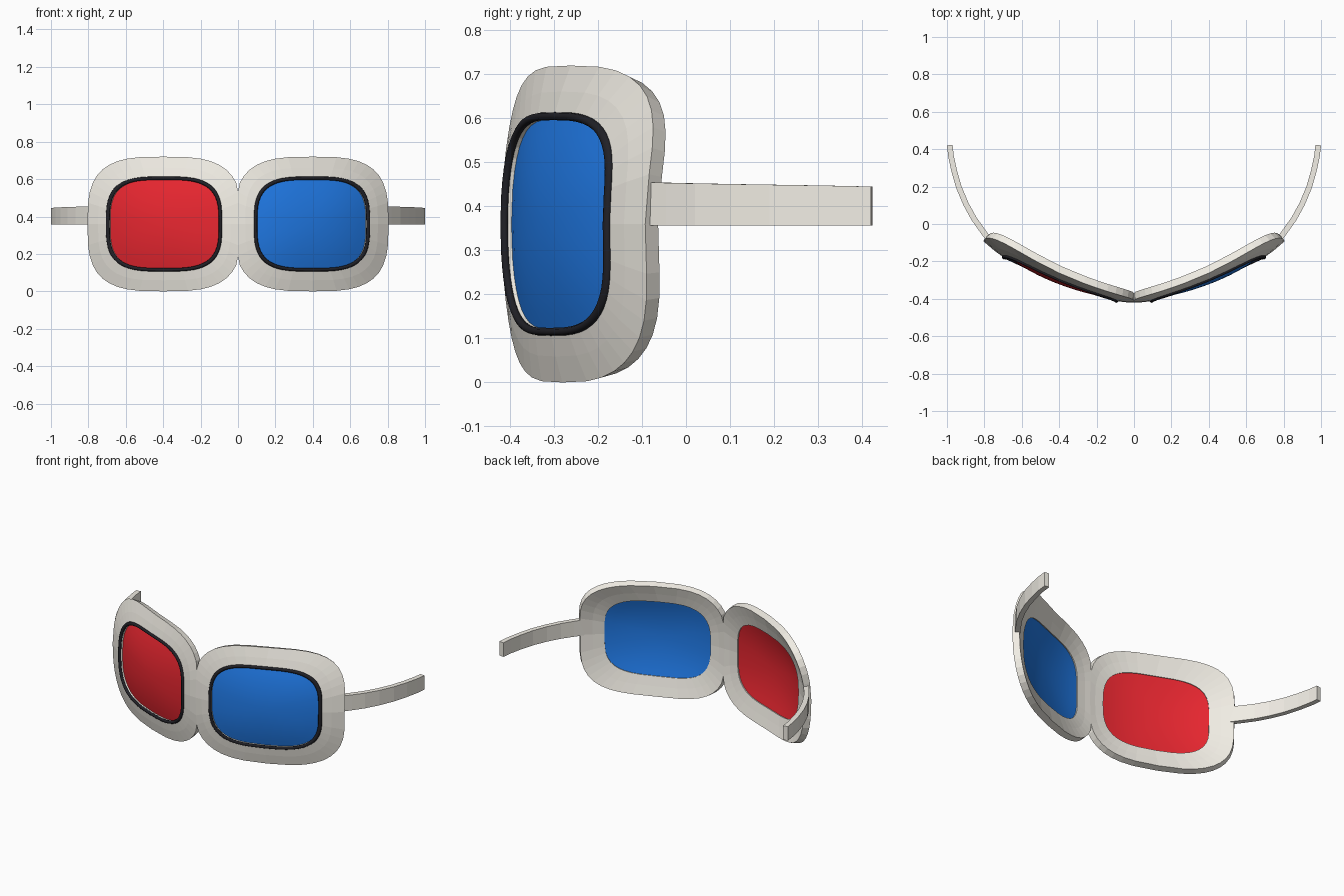
import bpy, bmesh, math
from mathutils import Vector

if "Cube" in bpy.data.objects:
    bpy.data.objects.remove(bpy.data.objects["Cube"])

CX, CZ, SEG = 0.4, 0.36, 40
KEYS = [(0, -.42), (.1, -.412), (.4, -.329), (.7, -.177), (.81, -.088)]


def sweep(x):
    """Depth of the wrapped front seen from above (smooth curve through KEYS)."""
    return sum(y * math.prod((x - b) / (a - b) for b, _ in KEYS if b != a) for a, y in KEYS)


def face_y(x, z):
    """Wrapped face that also leans back above and below its middle."""
    bend = .38 + .85 * x * x if z > CZ else .34 + .2 * x * x
    return sweep(x) + bend * (z - CZ) ** 2


def surf(x, z, depth=0.0):
    """Point on the curved face, pushed back by depth along its normal."""
    x = max(x, 0)
    sx = (face_y(x + .01, z) - face_y(x - .01, z)) / .02
    sz = (face_y(x, z + .01) - face_y(x, z - .01)) / .02
    p = Vector((x, face_y(x, z), z)) + Vector((-sx, 1, -sz)).normalized() * depth
    p.x = max(p.x, 0)
    return p


def outline(cx, inner, outer, hh, power, seg=SEG):
    """Rounded rectangle as (x, z) points; the nose side may be wider."""
    pts = []
    for i in range(seg):
        t = 2 * math.pi * i / seg
        c, s = math.cos(t), math.sin(t)
        hw = outer if c > 0 else inner
        pts.append((cx + hw * math.copysign(abs(c) ** (2 / power), c),
                    CZ + hh * math.copysign(abs(s) ** (2 / power), s)))
    return pts


def blend(a, b, f):
    return [(p[0] * (1 - f) + q[0] * f, p[1] * (1 - f) + q[1] * f) for p, q in zip(a, b)]


def loft(bm, loops, closed=False):
    rings = [[bm.verts.new(p) for p in loop] for loop in loops]
    pairs = list(zip(rings, rings[1:])) + ([(rings[-1], rings[0])] if closed else [])
    for a, b in pairs:
        for i in range(len(a)):
            j = (i + 1) % len(a)
            bm.faces.new((a[i], a[j], b[j], b[i]))
    return rings


def finish(bm, name, color=None, smooth=False, mirror=True):
    bmesh.ops.recalc_face_normals(bm, faces=bm.faces)
    me = bpy.data.meshes.new(name)
    bm.to_mesh(me)
    bm.free()
    ob = bpy.data.objects.new(name, me)
    bpy.context.collection.objects.link(ob)
    if mirror:
        ob.modifiers.new("Mirror", 'MIRROR').merge_threshold = .0005
    if color:
        mat = bpy.data.materials.new(name)
        mat.diffuse_color = (*color, 1)
        mat.use_nodes = True
        mat.node_tree.nodes["Principled BSDF"].inputs["Base Color"].default_value = mat.diffuse_color
        me.materials.append(mat)
    if smooth:
        me.shade_smooth()
    return ob


CREAM = (.88, .85, .78)

# Frame: wrapped plate with a rounded opening, mirrored at the nose
outer = outline(CX, .42, .405, .36, 3.2)
hole = outline(.395, .297, .297, .242, 3.3)
mid = blend(outer, hole, .5)
bm = bmesh.new()
loft(bm, [[surf(*p, d) for p in ring] for ring, d in
          ((outer, 0), (mid, 0), (hole, 0), (hole, .035), (mid, .038), (outer, .04))], closed=True)
inside = [f for f in bm.faces if all(v.co.x < 1e-4 for v in f.verts)]
bmesh.ops.delete(bm, geom=inside, context='FACES')
finish(bm, "frame", CREAM)

# Dark trim: round bead along the front edge of each opening
bm = bmesh.new()
loops = []
for k in range(8):
    a = 2 * math.pi * k / 8
    r = .009 * math.cos(a)
    ring = outline(.395, .301 + r, .301 + r, .245 + r, 3.3, 56)
    loops.append([surf(*p, .009 * math.sin(a)) for p in ring])
loft(bm, loops, closed=True)
finish(bm, "lens_trim", (.015, .015, .02), smooth=True)

# Lenses: thin, slightly domed panes whose edges are held inside the frame
for side, name, color in ((-1, "left_lens", (.82, .02, .03)), (1, "right_lens", (.015, .2, .82))):
    bm = bmesh.new()
    pane = outline(.395, .299, .299, .244, 3.3)
    center = [(.395, CZ)] * SEG
    for depth in (.016, .028):
        rings = loft(bm, [[surf(*p, depth - .01 * (1 - f * f)) for p in blend(center, pane, f)]
                          for f in (.1, .25, .4, .55, .7, .85, 1)])
        bm.faces.new(rings[0])
    for v in bm.verts:
        v.co.x *= side
    finish(bm, name, color, smooth=True, mirror=False)

# Temple arms: flat strips bending backwards
path = [(.785, -.095), (.822, -.045), (.868, .02), (.912, .1), (.95, .19),
        (.976, .28), (.993, .36), (1.0, .42)]
bm = bmesh.new()
loops = []
for i, p in enumerate(path):
    a, b = Vector(path[max(i - 1, 0)]), Vector(path[min(i + 1, len(path) - 1)])
    t = (b - a).normalized()
    q = Vector(p) + Vector((-t.y, t.x)) * .03
    top = .455 - .01 * i / (len(path) - 1)
    loops.append([(p[0], p[1], .357), (p[0], p[1], top), (q.x, q.y, top), (q.x, q.y, .357)])
rings = loft(bm, loops)
bm.faces.new(rings[0])
bm.faces.new(rings[-1])
finish(bm, "temple_arm", CREAM)
